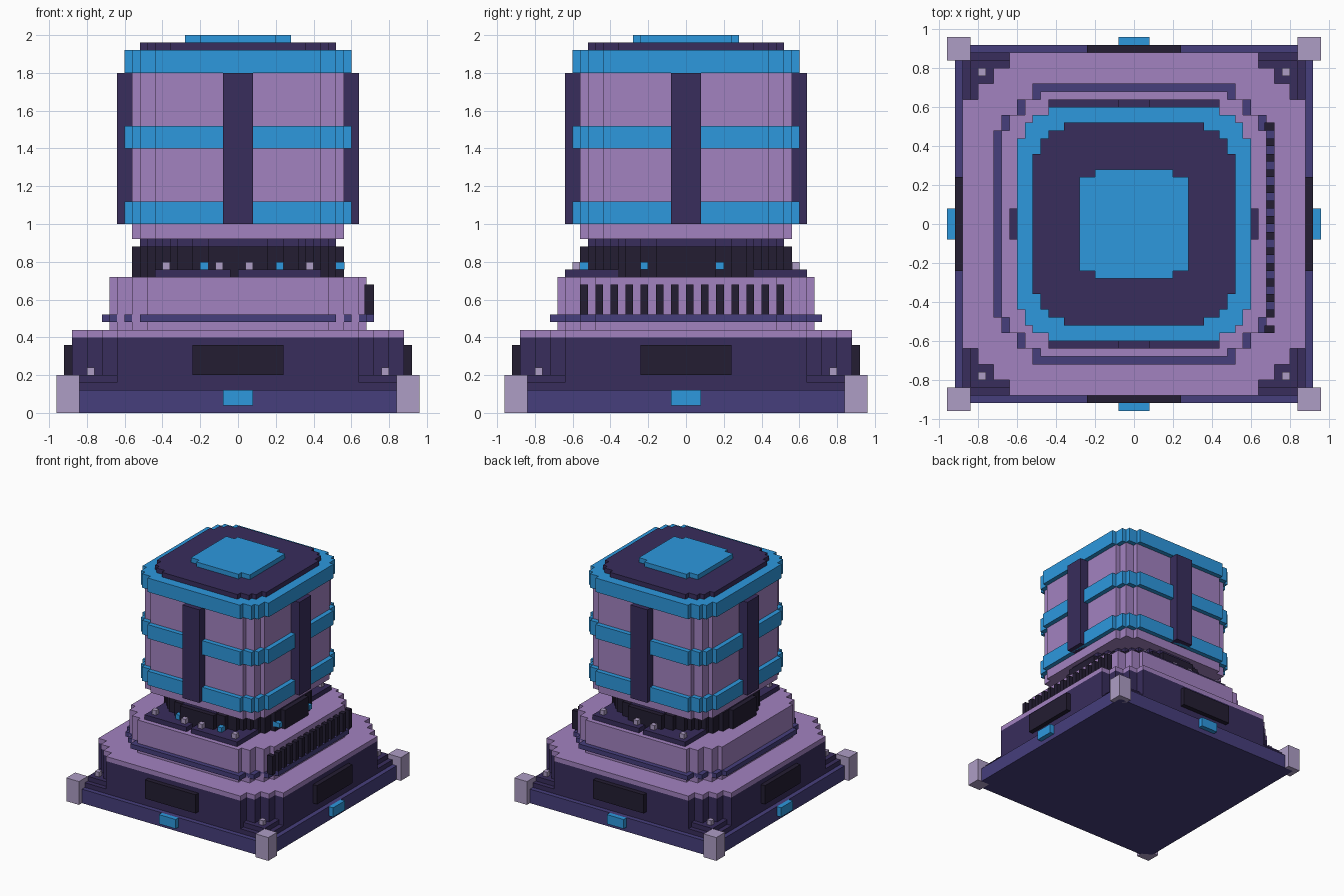
import bpy, bmesh, math
from mathutils import Matrix

if "Cube" in bpy.data.objects:
    bpy.data.objects.remove(bpy.data.objects["Cube"])


def material(name, *rgb):
    m = bpy.data.materials.new(name)
    lin = [((c / 255 + 0.055) / 1.055) ** 2.4 for c in rgb]
    m.diffuse_color = (*lin, 1)
    m.use_nodes = True
    m.node_tree.nodes["Principled BSDF"].inputs["Base Color"].default_value = m.diffuse_color
    return m


PURPLE = material("purple", 162, 130, 192)
DARK = material("dark_purple", 56, 45, 92)
INDIGO = material("indigo", 70, 62, 124)
BLACK = material("near_black", 35, 29, 50)
BLUE = material("blue", 45, 152, 222)
LILAC = material("lilac", 174, 157, 197)


def finish(name, bm, mat):
    bmesh.ops.recalc_face_normals(bm, faces=bm.faces)
    me = bpy.data.meshes.new(name)
    bm.to_mesh(me)
    bm.free()
    me.materials.append(mat)
    bpy.context.collection.objects.link(bpy.data.objects.new(name, me))


def boxes(name, spans, mat, turns=(0,)):
    """Boxes given as (x0, x1, y0, y1, z0, z1), repeated at quarter turns."""
    bm = bmesh.new()
    for t in turns:
        rot = Matrix.Rotation(t * math.pi / 2, 4, 'Z')
        for x0, x1, y0, y1, z0, z1 in spans:
            mid = Matrix.Translation(((x0 + x1) / 2, (y0 + y1) / 2, (z0 + z1) / 2))
            size = Matrix.Diagonal((x1 - x0, y1 - y0, z1 - z0, 1))
            bmesh.ops.create_cube(bm, size=1, matrix=rot @ mid @ size)
    finish(name, bm, mat)


def tier(name, steps, z0, z1, mat):
    """Slab with stepped corners; steps are (half width, half depth) pairs."""
    quad = []
    for i, (x, y) in enumerate(steps):
        quad.append((x, y))
        if i + 1 < len(steps):
            quad.append((x, steps[i + 1][1]))
    rev = quad[::-1]
    outline = (quad + [(x, -y) for x, y in rev]
               + [(-x, -y) for x, y in quad] + [(-x, y) for x, y in rev])
    bm = bmesh.new()
    face = bm.faces.new([bm.verts.new((x, y, z0)) for x, y in outline])
    top = bmesh.ops.extrude_face_region(bm, geom=[face])["geom"]
    bmesh.ops.translate(bm, vec=(0, 0, z1 - z0),
                        verts=[v for v in top if isinstance(v, bmesh.types.BMVert)])
    finish(name, bm, mat)


def disc_steps(r, v=0.04):
    """Blocky circle as a list of steps."""
    steps = {}
    for k in range(1, round(r / v) + 1):
        y = round(math.sqrt(r * r - ((k - 0.5) * v) ** 2) / v) * v
        steps[y] = k * v
    return [(x, y) for y, x in steps.items()]


ALL = range(4)

# base slab, feet, corner pads
boxes("base_slab", [(-.92, .92, -.92, .92, 0, .12)], INDIGO)
boxes("corner_feet", [(.84, .96, .84, .96, 0, .20)], LILAC, ALL)
boxes("base_lights", [(-.08, .08, -.96, -.91, .04, .12)], BLUE, ALL)
boxes("corner_pads", [(.64, .88, .64, .88, .12, .16),
                      (.64, .84, .64, .84, .16, .20)], DARK, ALL)
boxes("pad_bolts", [(.76, .80, .76, .80, .19, .24)], LILAC, ALL)

# lower housing
lower = [(.64, .88), (.72, .80), (.80, .72), (.88, .64)]
tier("lower_housing", lower, .12, .40, DARK)
tier("lower_housing_lid", lower, .40, .44, PURPLE)
boxes("side_panels", [(-.24, .24, -.92, -.87, .20, .36)], BLACK, ALL)

# middle housing with trim ring and one vented side
tier("middle_housing", [(.48, .68), (.56, .64), (.64, .56), (.68, .48)], .44, .72, PURPLE)
tier("trim_ring", [(.52, .72), (.60, .64), (.68, .56), (.72, .48)], .48, .52, INDIGO)
boxes("vent_slats", [(.67, .72, -.56 + i * .08, -.52 + i * .08, .52, .68)
                     for i in range(14)], BLACK)

# neck with plates, bolts and lamps
tier("neck", disc_steps(.56), .72, .88, BLACK)
tier("neck_collar", disc_steps(.52), .88, .92, DARK)
boxes("neck_plates", [(x0, x1, y0, y0 + .32, .72, .76)
                      for x0, x1 in ((-.44, -.04), (0, .44)) for y0 in (-.64, .32)], DARK)
boxes("plate_bolts", [(x - .02, x + .02, y - .02, y + .02, .755, .80)
                      for x in (-.38, -.10, .06, .38) for y in (-.58, .58)], LILAC)
boxes("neck_lamps", [(x - .02, x + .02, -.565, -.50, .76, .80) for x in (-.18, .22)]
      + [(.50, .565, y - .02, y + .02, .76, .80) for y in (-.22, .18)], BLUE)

# upper drum with bands and fins
tier("drum", [(.44, .56), (.52, .52), (.56, .44)], .92, 1.82, PURPLE)
for i, z in enumerate((1.0, 1.4, 1.8)):
    tier(f"drum_band_{i + 1}", [(.44, .60), (.52, .56), (.56, .52), (.60, .44)],
         z, z + .12, BLUE)
boxes("drum_fins", [(-.08, .08, -.64, -.55, 1.0, 1.8)], DARK, ALL)

# cap
tier("cap", [(.36, .52), (.44, .48), (.48, .44), (.52, .36)], 1.92, 1.96, DARK)
tier("cap_light", [(.20, .28), (.28, .24)], 1.96, 2.0, BLUE)
